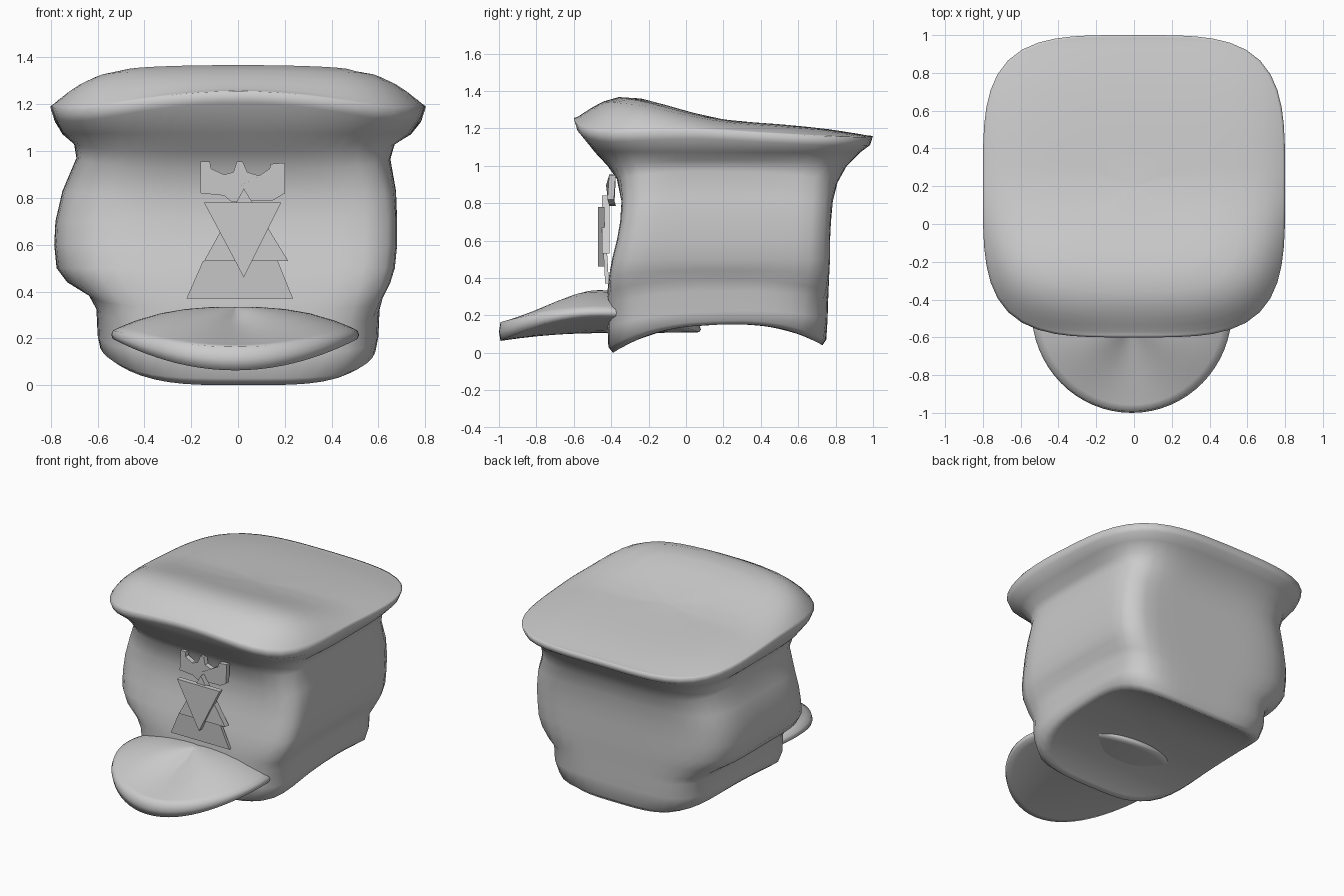
import bpy, bmesh, math

if "Cube" in bpy.data.objects:
    bpy.data.objects.remove(bpy.data.objects["Cube"])

grey = bpy.data.materials.new("light_grey")
grey.use_nodes = True
grey.diffuse_color = (0.6, 0.6, 0.6, 1)
grey.node_tree.nodes["Principled BSDF"].inputs["Base Color"].default_value = (0.6, 0.6, 0.6, 1)

SEGS = 64
ANGLES = [2 * math.pi * i / SEGS for i in range(SEGS)]


def finish(name, bm, angle):
    bmesh.ops.recalc_face_normals(bm, faces=bm.faces)
    mesh = bpy.data.meshes.new(name)
    bm.to_mesh(mesh)
    bm.free()
    mesh.materials.append(grey)
    obj = bpy.data.objects.new(name, mesh)
    bpy.context.collection.objects.link(obj)
    bpy.ops.object.select_all(action='DESELECT')
    obj.select_set(True)
    bpy.context.view_layer.objects.active = obj
    bpy.ops.object.shade_smooth_by_angle(angle=math.radians(angle))
    return obj


def loft(name, rings):
    """Skin a list of closed rings; both ends close on a small face."""
    bm = bmesh.new()
    loops = [[bm.verts.new(p) for p in ring] for ring in rings]
    for a, b in zip(loops, loops[1:]):
        for i in range(SEGS):
            j = (i + 1) % SEGS
            bm.faces.new((a[i], a[j], b[j], b[i]))
    bm.faces.new(loops[0])
    bm.faces.new(loops[-1])
    return finish(name, bm, 150)


def rounded_square(xl, xr, yf, yb, n_right, n_left, scale=1):
    """Rounded rectangle whose corners may be squarer on the +x side."""
    points = []
    for a in ANGLES:
        c, s = math.cos(a), math.sin(a)
        n = n_left if c > 0 else n_right
        r = scale / (abs(c) ** n + abs(s) ** n) ** (1 / n)
        points.append(((xl + xr) / 2 + (xr - xl) / 2 * r * c,
                       (yf + yb) / 2 + (yb - yf) / 2 * r * s))
    return points


def wall_ring(xl, xr, yf, yb, zf, zb, arch, n_right, n_left, scale=1):
    ring = []
    for x, y in rounded_square(xl, xr, yf, yb, n_right, n_left, scale):
        t = (y - yf) / (yb - yf)
        ring.append((x, y, zf + (zb - zf) * t + arch * (1 - abs(2 * t - 1) ** 2.7)))
    return ring


# Crown: height along the middle line, and a rim that dips at the front corners
TOP = [(-0.6, 1.255), (-0.58, 1.295), (-0.54, 1.33), (-0.47, 1.363), (-0.37, 1.378), (-0.28, 1.37),
       (-0.2, 1.352), (-0.1, 1.322), (0, 1.293), (0.12, 1.262), (0.25, 1.24), (0.5, 1.222),
       (0.75, 1.2), (0.93, 1.18), (1.0, 1.16)]


def middle_height(y):
    z = TOP[0][1] if y < 0 else TOP[-1][1]
    for (y0, z0), (y1, z1) in zip(TOP, TOP[1:]):
        if y0 <= y <= y1:
            z = z0 + (z1 - z0) * (y - y0) / (y1 - y0)
    return z


def rim_height(x, y):
    across, along = abs(x / 0.8), (y - 0.2) / 0.8
    corner = (across * min(along, 0)) ** 2
    return 1.2 - 0.06 * y + 0.02 * (1 - across ** 2) - 0.12 * corner


def crown_outline(scale):
    return rounded_square(-0.8, 0.8, -0.6, 1.0, 3.8, 3.8, scale)


def top_ring(scale):
    ring = []
    for (x, y), (rx, ry) in zip(crown_outline(scale), crown_outline(1)):
        rim = rim_height(rx, ry)
        ring.append((x, y, rim + (middle_height(y) - rim) * (1 - scale ** 7)))
    return ring


# Cap body: closed underside, headband, bulging wall, flared crown, top
BASE = (-0.57, 0.57, -0.39, 0.73, 0.0, 0.04, 0.13, 3.3, 4)
WALLS = [
    (-0.59, 0.59, -0.415, 0.75, 0.03, 0.07, 0.12, 3.8, 5),
    (-0.6, 0.6, -0.42, 0.757, 0.14, 0.18, 0.06, 4.5, 6),
    (-0.605, 0.605, -0.42, 0.76, 0.26, 0.28, 0.06, 4.5, 6),
    (-0.64, 0.62, -0.42, 0.762, 0.33, 0.33, 0.06, 4.5, 8),
    (-0.73, 0.65, -0.41, 0.766, 0.42, 0.42, 0.02, 4.5, 11),
    (-0.775, 0.67, -0.395, 0.77, 0.5, 0.5, 0, 4.5, 12),
    (-0.785, 0.68, -0.37, 0.77, 0.6, 0.6, 0, 4.5, 12),
    (-0.78, 0.68, -0.352, 0.775, 0.7, 0.7, 0, 4.5, 12),
    (-0.75, 0.675, -0.345, 0.785, 0.81, 0.81, 0.02, 4.5, 10),
    (-0.69, 0.65, -0.37, 0.81, 0.93, 0.91, 0.05, 4.7, 7),
    (-0.7, 0.67, -0.42, 0.86, 1.0, 1.0, 0.03, 4.5, 5),
    (-0.75, 0.74, -0.49, 0.93, 1.075, 1.07, 0, 4, 4),
]
body = [wall_ring(*BASE, scale=s) for s in (0.02, 0.3, 0.55, 0.8, 0.95, 1)]
body += [wall_ring(*w) for w in WALLS]
body += [[(x, y, rim_height(x, y) - 0.05) for x, y in crown_outline(0.98)]]
body += [top_ring(s) for s in (1, 0.985, 0.96, 0.92, 0.87, 0.8, 0.7, 0.55, 0.4, 0.2, 0.02)]
loft("cap_body", body)


# Visor: domed oval disc running into the cap
def visor_ring(scale, side):
    ring = []
    for a in ANGLES:
        c, s = math.cos(a), math.sin(a)
        front = s < 0
        edge = 0.215 * c * c + (0.112 if front else 0.125) * s * s
        half = 0.015 * c * c + (0.05 if front else 0.015) * s * s
        if side > 0:
            power = 2.6 * c * c + (0.75 if front else 1.5) * s * s
            z = 0.335 + (edge + half - 0.335) * scale ** power
        else:
            z = 0.105 + (edge - half - 0.105) * scale ** 2
        ring.append((0.53 * scale * c - 0.012, -0.46 + 0.54 * scale * s, z))
    return ring


STEPS = (0.02, 0.2, 0.4, 0.6, 0.8, 0.92, 0.985)
visor = [visor_ring(s, -1) for s in STEPS]
visor += [[((p[0] + q[0]) / 2, (p[1] + q[1]) / 2, (p[2] + q[2]) / 2)
           for p, q in zip(visor_ring(1, -1), visor_ring(1, 1))]]
visor += [visor_ring(s, 1) for s in reversed(STEPS)]
loft("visor", visor)


def plate(name, outline, y_at, depth):
    """Extruded outline in x and z; y_at gives the front depth at a height."""
    bm = bmesh.new()
    front = [bm.verts.new((x, y_at(z), z)) for x, z in outline]
    face = bm.faces.new(front)
    result = bmesh.ops.extrude_face_region(bm, geom=[face], use_keep_orig=True)
    moved = [v for v in result["geom"] if isinstance(v, bmesh.types.BMVert)]
    bmesh.ops.translate(bm, verts=moved, vec=(0, depth, 0))
    return finish(name, bm, 30)


# Badge: two crossed triangles, a flared foot and a small crown
plate("badge_front_triangle", [(-0.145, 0.78), (0.185, 0.78), (0.025, 0.46)], lambda z: -0.47, 0.035)
plate("badge_rear_triangle", [(-0.145, 0.53), (0.215, 0.53), (0.025, 0.84)], lambda z: -0.45, 0.04)
plate("badge_foot", [(-0.22, 0.37), (0.235, 0.37), (0.17, 0.53), (-0.15, 0.53)],
      lambda z: -0.432 - 0.06 * (z - 0.37), 0.02)
CROWN = [(-0.03, 0.785), (-0.06, 0.81), (-0.16, 0.82), (-0.16, 0.955), (-0.12, 0.955), (-0.115, 0.925),
         (-0.06, 0.9), (-0.02, 0.91), (-0.005, 0.955), (0.02, 0.955), (0.04, 0.91), (0.09, 0.895),
         (0.135, 0.925), (0.14, 0.945), (0.2, 0.95), (0.2, 0.82), (0.15, 0.79)]
plate("badge_crown", CROWN, lambda z: -0.435 + 0.3 * abs(z - 0.87), 0.035)
